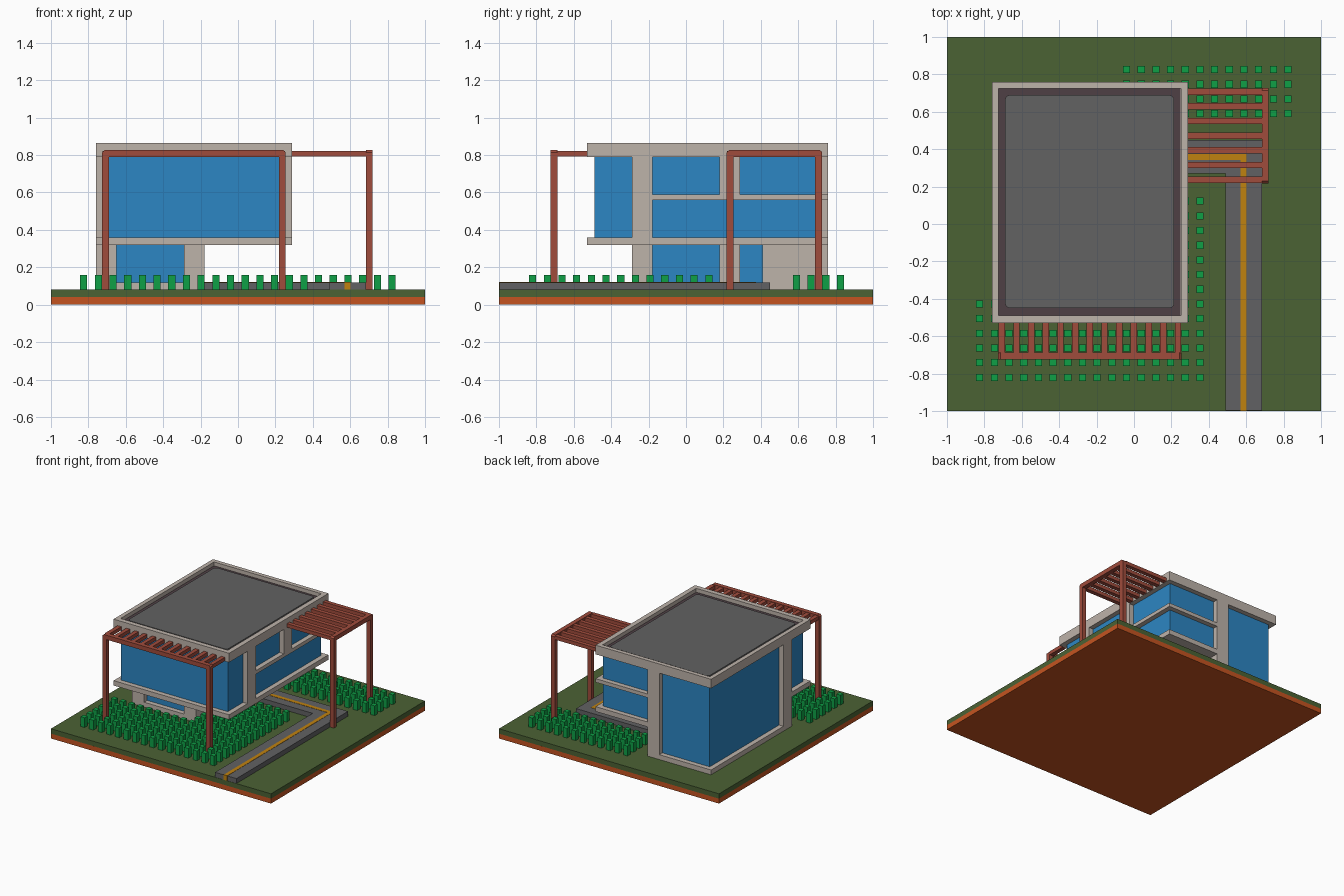
import bpy, bmesh, math
from mathutils import Matrix, Vector

cube = bpy.data.objects.get("Cube")
if cube:
    bpy.data.objects.remove(cube, do_unlink=True)


def material(name, rgb):
    lin = [((c / 255 + 0.055) / 1.055) ** 2.4 for c in rgb] + [1.0]
    m = bpy.data.materials.new(name)
    m.use_nodes = True
    m.diffuse_color = lin
    bsdf = m.node_tree.nodes["Principled BSDF"]
    bsdf.inputs["Base Color"].default_value = lin
    bsdf.inputs["Roughness"].default_value = 0.8
    return m


GRASS = material("grass green", (75, 98, 52))
SOIL = material("soil orange", (197, 84, 32))
WALL = material("plaster beige", (190, 179, 170))
GLASS = material("glass blue", (44, 134, 195))
WOOD = material("wood red", (160, 76, 60))
ROOF = material("roof grey", (98, 98, 98))
TRIM = material("roof dark brown", (79, 64, 69))
PAVING = material("paving grey", (97, 97, 99))
STRIPE = material("stripe yellow", (192, 130, 16))
LEAF = material("hedge green", (14, 160, 70))


def finish(name, bm, mat):
    bmesh.ops.recalc_face_normals(bm, faces=bm.faces[:])
    me = bpy.data.meshes.new(name)
    bm.to_mesh(me)
    bm.free()
    me.materials.append(mat)
    ob = bpy.data.objects.new(name, me)
    bpy.context.collection.objects.link(ob)
    return ob


def add_box(bm, x0, x1, y0, y1, z0, z1):
    centre = Vector(((x0 + x1) / 2, (y0 + y1) / 2, (z0 + z1) / 2))
    m = Matrix.Translation(centre) @ Matrix.Diagonal((x1 - x0, y1 - y0, z1 - z0, 1))
    bmesh.ops.create_cube(bm, size=1, matrix=m)


def boxes(name, mat, *items):
    bm = bmesh.new()
    for b in items:
        add_box(bm, *b)
    return finish(name, bm, mat)


def prism(name, mat, outline, depth, matrix=Matrix()):
    """Extrude a flat outline (x, y) upwards by depth, then place it."""
    bm = bmesh.new()
    face = bm.faces.new([bm.verts.new((x, y, 0)) for x, y in outline])
    ext = bmesh.ops.extrude_face_region(bm, geom=[face])
    top = [v for v in ext["geom"] if isinstance(v, bmesh.types.BMVert)]
    bmesh.ops.translate(bm, verts=top, vec=(0, 0, depth))
    bm.transform(matrix)
    return finish(name, bm, mat)


# Ground
boxes("soil_base", SOIL, (-1, 1, -1, 1, 0, 0.04))
boxes("lawn", GRASS, (-1, 1, -1, 1, 0.04, 0.08))

# L-shaped path to the door with a centre stripe
prism("path", PAVING, [(0.49, -0.998), (0.685, -0.998), (0.685, 0.45), (-0.2, 0.45),
                       (-0.2, 0.27), (0.49, 0.27)], 0.04, Matrix.Translation((0, 0, 0.08)))
prism("path_stripe", STRIPE, [(0.57, -1), (0.602, -1), (0.602, 0.375), (-0.18, 0.375),
                              (-0.18, 0.343), (0.57, 0.343)], 0.042,
      Matrix.Translation((0, 0, 0.08)))

# Floor slabs
boxes("ground_slab", WALL, (-0.76, -0.18, -0.29, 0.76, 0.08, 0.12))
prism("first_floor_slab", WALL, [(-0.76, -0.53), (0.29, -0.53), (0.29, 0.76), (-0.18, 0.76),
                                 (-0.18, -0.29), (-0.76, -0.29)], 0.04,
      Matrix.Translation((0, 0, 0.32)))
boxes("mezzanine_slab", WALL, (-0.18, 0.29, -0.18, 0.76, 0.56, 0.59))

# Pillars and the wall beside the door
boxes("pillars", WALL,
      (-0.76, -0.65, -0.29, -0.18, 0.08, 0.79),
      (0.18, 0.29, -0.29, -0.18, 0.36, 0.79),
      (0.18, 0.29, 0.18, 0.29, 0.575, 0.79),
      (-0.29, -0.18, 0.65, 0.76, 0.08, 0.79),
      (-0.29, -0.18, -0.29, -0.18, 0.08, 0.32),
      (-0.29, -0.18, 0.18, 0.29, 0.08, 0.32))
boxes("door_side_wall", WALL, (-0.29, -0.18, 0.41, 0.76, 0.08, 0.32))

# Glazing volumes
boxes("upper_glazing", GLASS, (-0.72, 0.25, -0.49, 0.72, 0.35, 0.80))
boxes("lower_glazing", GLASS, (-0.72, -0.22, -0.25, 0.72, 0.11, 0.36))

# Roof: parapet ring, recessed floor, rounded cover
boxes("roof_slab", WALL, (-0.76, 0.29, -0.53, 0.76, 0.79, 0.828))
boxes("parapet", WALL,
      (-0.76, 0.29, -0.53, -0.49, 0.82, 0.865), (-0.76, 0.29, 0.725, 0.76, 0.82, 0.865),
      (-0.76, -0.725, -0.49, 0.725, 0.82, 0.865), (0.25, 0.29, -0.49, 0.725, 0.82, 0.865))
boxes("roof_floor", TRIM, (-0.724, 0.249, -0.489, 0.724, 0.825, 0.834))
corners = []
for i, (cx, cy) in enumerate([(0.19, 0.665), (-0.665, 0.665), (-0.665, -0.425), (0.19, -0.425)]):
    for k in range(5):
        a = math.pi / 2 * (i + k / 4)
        corners.append((cx + 0.024 * math.cos(a), cy + 0.024 * math.sin(a)))
prism("roof_cover", ROOF, corners, 0.012, Matrix.Translation((0, 0, 0.833)))


# Pergolas: an outer portal frame with slats running to the house
def portal(name, length, matrix):
    w, t, c, h = 0.036, 0.826, 0.012, length / 2
    outline = [(-h, 0.08), (-h, t - c), (-h + c, t), (h - c, t), (h, t - c), (h, 0.08),
               (h - w, 0.08), (h - w, t - w), (-h + w, t - w), (-h + w, 0.08)]
    prism(name, WOOD, outline, w, matrix)


stand = Matrix.Rotation(math.pi / 2, 4, "X")
portal("front_pergola_frame", 0.98, Matrix.Translation((-0.236, -0.688, 0)) @ stand)
portal("side_pergola_frame", 0.51, Matrix.Translation((0.684, 0.472, 0))
       @ Matrix.Rotation(math.pi / 2, 4, "Z") @ stand)
xs = [-0.707 + 0.0785 * i for i in range(13)]
boxes("front_pergola_slats", WOOD,
      *[(x - 0.017, x + 0.017, -0.69, -0.53, 0.792, 0.822) for x in xs])
ys = [0.237 + 0.0785 * i for i in range(7)]
boxes("side_pergola_slats", WOOD,
      *[(0.29, 0.686, y - 0.017, y + 0.017, 0.792, 0.822) for y in ys])

# Planting: grids of small clipped shrubs
spots = []
for j in range(13):
    for i in range(16):
        x, y = -0.825 + 0.0785 * i, -0.82 + 0.0785 * j
        if y < -0.4 or x > -0.14:
            spots.append((x, y))
for j in range(4):
    for i in range(12):
        spots.append((-0.04 + 0.0785 * i, 0.59 + 0.0785 * j))
# leave room for the pergola posts
posts = [(-0.708, -0.706), (0.236, -0.706), (0.702, 0.235), (0.702, 0.709)]
spots = [s for s in spots if all(math.dist(s, p) > 0.02 for p in posts)]
boxes("shrubs", LEAF,
      *[(x - 0.019, x + 0.019, y - 0.019, y + 0.019, 0.08, 0.16) for x, y in spots])
